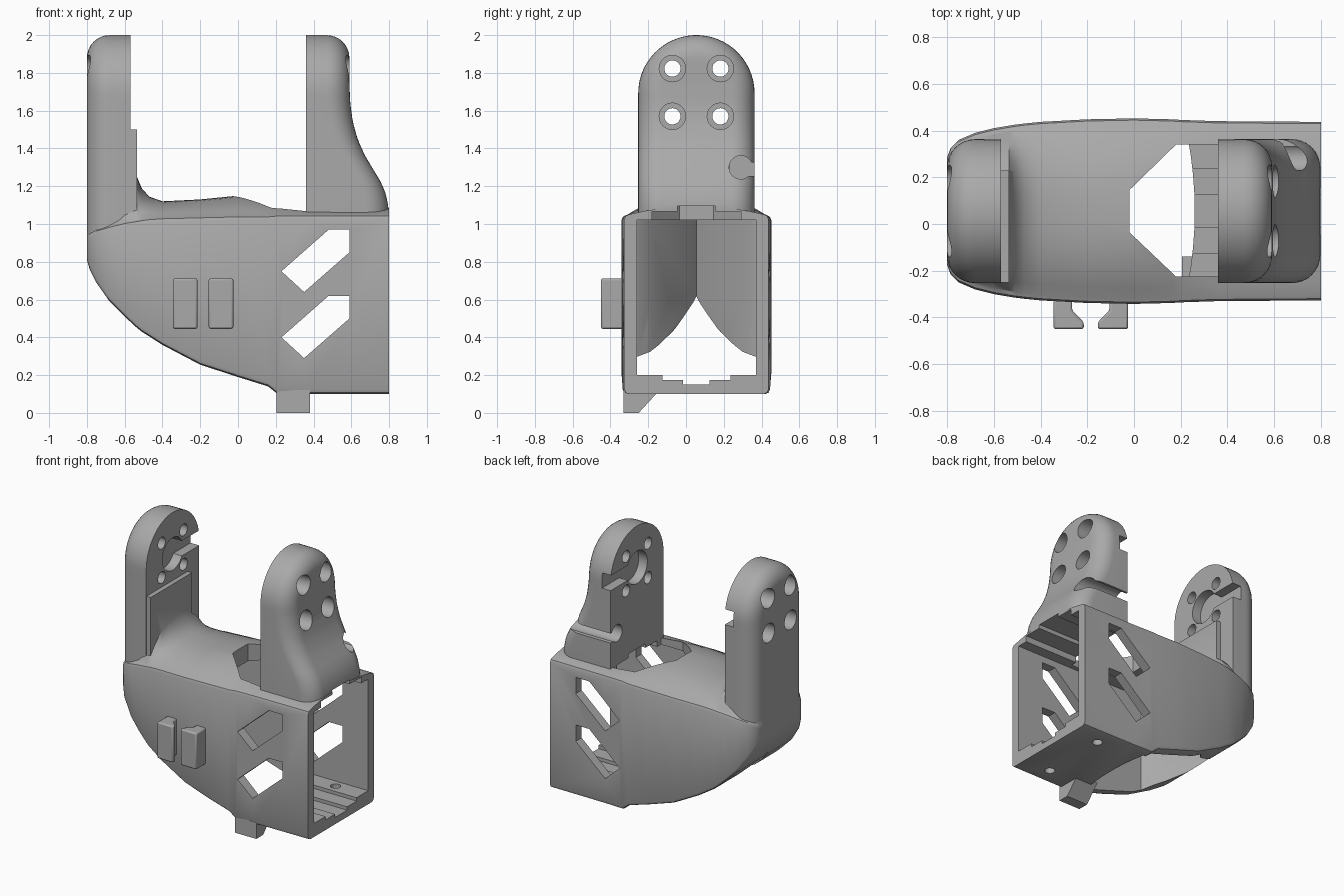
import bpy, bmesh, math
from mathutils import Vector

if "Cube" in bpy.data.objects:
    bpy.data.objects.remove(bpy.data.objects["Cube"], do_unlink=True)

YC = 0.055                       # middle of the bracket across its width

grey = bpy.data.materials.new("matte grey")
grey.use_nodes = True
grey.diffuse_color = (0.4, 0.4, 0.4, 1)
grey.node_tree.nodes["Principled BSDF"].inputs["Base Color"].default_value = (0.4, 0.4, 0.4, 1)


def finish(bm, name):
    bmesh.ops.recalc_face_normals(bm, faces=bm.faces)
    mesh = bpy.data.meshes.new(name)
    bm.to_mesh(mesh)
    bm.free()
    mesh.materials.append(grey)
    obj = bpy.data.objects.new(name, mesh)
    bpy.context.collection.objects.link(obj)
    return obj


def prism(name, pts, axis, lo, hi):
    """Extrude a 2D outline along an axis; points hold the other two coordinates."""
    bm = bmesh.new()
    rings = []
    for h in (lo, hi):
        ring = []
        for p in pts:
            co = list(p)
            co.insert("xyz".index(axis), h)
            ring.append(bm.verts.new(co))
        rings.append(ring)
        bm.faces.new(ring)
    bridge(bm, *rings)
    return finish(bm, name)


def bridge(bm, a, b):
    for i in range(len(a)):
        j = (i + 1) % len(a)
        bm.faces.new((a[i], a[j], b[j], b[i]))


def box(name, x0, x1, y0, y1, z0, z1):
    return prism(name, [(x0, y0), (x1, y0), (x1, y1), (x0, y1)], "z", z0, z1)


def rod(name, a, b, r, axis, lo, hi, n=32):
    pts = [(a + r * math.cos(2 * math.pi * i / n), b + r * math.sin(2 * math.pi * i / n)) for i in range(n)]
    return prism(name, pts, axis, lo, hi)


def combine(target, tool, operation="DIFFERENCE"):
    mod = target.modifiers.new("combine", "BOOLEAN")
    mod.operation, mod.solver, mod.object = operation, "EXACT", tool
    bpy.context.view_layer.objects.active = target
    bpy.ops.object.modifier_apply(modifier=mod.name)
    bpy.data.objects.remove(tool, do_unlink=True)


def lerp_table(table, v):
    """Smoothly interpolate rows (key, values...) that are sorted by key."""
    for a, b in zip(table, table[1:]):
        if v <= b[0]:
            t = max(0, (v - a[0]) / (b[0] - a[0]))
            return [p + (q - p) * t for p, q in zip(a[1:], b[1:])]
    return list(table[-1][1:])


# Hull: sections along x as (x, half width, bottom, top at edge, top at middle)
STATIONS = [
    (-0.8, 0.23, 0.81, 0.93, 0.95), (-0.785, 0.27, 0.76, 0.95, 1.0), (-0.75, 0.305, 0.69, 0.97, 1.05),
    (-0.68, 0.335, 0.59, 0.99, 1.15), (-0.6, 0.355, 0.51, 1.01, 1.26), (-0.535, 0.366, 0.45, 1.02, 1.25),
    (-0.51, 0.37, 0.43, 1.025, 1.19), (-0.47, 0.375, 0.405, 1.03, 1.145), (-0.4, 0.382, 0.36, 1.035, 1.12),
    (-0.2, 0.393, 0.255, 1.04, 1.13), (0, 0.397, 0.19, 1.045, 1.15), (0.16, 0.393, 0.14, 1.045, 1.13),
    (0.21, 0.39, 0.1, 1.05, 1.12), (0.36, 0.385, 0.1, 1.05, 1.09), (0.8, 0.382, 0.1, 1.05, 1.09)]


def section(x, hw, zb, zt, zc, arch=16):
    r = 0.025
    pts = [(-hw + r, zb), (hw - r, zb), (hw - r * 0.3, zb + r * 0.3), (hw, zb + r)]
    pts += [(hw, zt - r), (hw - r * 0.3, zt - r * 0.3)]
    for i in range(arch + 1):
        t = 1 - 2 * i / arch
        pts.append(((hw - r) * t, zt + (zc - zt) * (1 - abs(t) ** 2.4)))
    pts += [(-hw + r * 0.3, zt - r * 0.3), (-hw, zt - r), (-hw, zb + r), (-hw + r * 0.3, zb + r * 0.3)]
    return [(x, YC + y, z) for y, z in pts]


bm = bmesh.new()
rings = [[bm.verts.new(c) for c in section(*s)] for s in STATIONS]
for a, b in zip(rings, rings[1:]):
    bridge(bm, a, b)
bm.faces.new(rings[0])
bm.faces.new(rings[-1])
body = finish(bm, "bracket_body")


# Upright arms: round-topped plates with a rounded outer rim
def arm(name, inner, outer_at, z0, sign):
    hw, R = 0.308, 0.12
    levels = [z0 + (2 - hw - z0) * i / 20 for i in range(20)]

    def outline(d):
        r = hw - d
        pts = [(r, z) for z in levels]
        pts += [(r * math.cos(math.pi * i / 29), 2 - hw + r * math.sin(math.pi * i / 29)) for i in range(30)]
        return pts + [(-r, z) for z in reversed(levels)]

    bm = bmesh.new()
    rings = [[bm.verts.new((inner, YC + y, z)) for y, z in outline(0)]]
    for k in range(9):
        a = math.pi / 2 * k / 8
        rings.append([bm.verts.new((sign * (outer_at(z) - R * (1 - math.sin(a))), YC + y, z))
                      for y, z in outline(R * (1 - math.cos(a)))])
    for a, b in zip(rings, rings[1:]):
        bridge(bm, a, b)
    bm.faces.new(rings[0])
    cap = rings[-1]
    n = len(cap)
    for i in range(n // 2 - 1):
        bm.faces.new((cap[i], cap[i + 1], cap[n - 2 - i], cap[n - 1 - i]))
    return finish(bm, name)


FLARE = [(1.0, 0.798), (1.1, 0.795), (1.16, 0.782), (1.22, 0.758), (1.29, 0.715), (1.37, 0.668),
         (1.45, 0.633), (1.54, 0.608), (1.64, 0.594), (1.74, 0.59), (2, 0.59)]
combine(body, arm("right_arm", -0.57, lambda z: 0.8, 0.83, -1), "UNION")
combine(body, arm("left_arm", 0.36, lambda z: lerp_table(FLARE, z)[0], 1.03, 1), "UNION")
combine(body, box("arm_step", -0.6, -0.535, -0.25, 0.23, 1.0, 1.5), "UNION")

# Cavity, open at the end and ending in a vertical wedge
half = [(-0.28, 0.315), (-0.33, 0.245)]
wedge = [(x, YC - y) for x, y in half] + [(-0.7, YC)] + [(x, YC + y) for x, y in reversed(half)]
combine(body, prism("cavity", [(0.9, YC - 0.315)] + wedge + [(0.9, YC + 0.315)], "z", 0.2, 1.02))
arc = [(0.26 - 0.03 * (t / 4) ** 2, YC + 0.315 * t / 4) for t in range(4, -5, -1)]
combine(body, prism("floor_opening", wedge + arc, "z", -0.2, 0.6))

# Stepped grooves in floor and roof
for w, z in ((0.18, 0.175), (0.07, 0.15)):
    combine(body, box("floor_groove", 0.2, 0.9, YC - w, YC + w, z, 0.3))
for w, z in ((0.235, 1.065), (0.1, 1.095)):
    combine(body, box("roof_groove", 0.3, 0.9, YC - w, YC + w, 0.9, z))

# Opening in the roof between the arms
combine(body, prism("roof_opening", [(-0.02, -0.035), (0.18, -0.225), (0.36, -0.225), (0.36, 0.34),
                                     (0.18, 0.34), (-0.02, 0.145)], "z", 0.9, 1.3))

# Slanted vents through both side walls
for dz in (0, 0.35):
    vent = [(0.23, 0.4), (0.48, 0.62), (0.59, 0.62), (0.59, 0.5), (0.35, 0.29)]
    combine(body, prism("vent", [(x, z + dz) for x, z in vent], "y", -1, 1))

# Arm screw holes with counterbores, and inner recess with slot
for s, inner, seat in ((-1, 0.57, 0.69), (1, 0.36, 0.48)):
    for y in (YC - 0.127, YC + 0.127):
        for z in (1.57, 1.823):
            for r, a, b in ((0.043, 0.3, 0.95), (0.07, seat, 0.95)):
                combine(body, rod("screw_hole", y, z, r, "x", min(s * a, s * b), max(s * a, s * b)))
    lo, hi = sorted((s * (inner - 0.1), s * (inner + 0.07)))
    combine(body, rod("recess", YC, 1.695, 0.12, "x", lo, hi))
    combine(body, box("recess_slot", lo, hi, YC, 0.5, 1.64, 1.75))

# Cable keyhole in the flared arm, and floor screw holes
combine(body, rod("keyhole", 0.29, 1.3, 0.062, "x", 0.3, 0.95))
combine(body, box("keyhole_slot", 0.3, 0.95, 0.3, 0.5, 1.255, 1.325))
for s in (-1, 1):
    combine(body, rod("floor_hole", 0.58, YC + s * 0.25, 0.035, "z", 0, 0.3, 20))

# Pair of facing cable hooks on the front wall
parts = [body]
for s, name in ((1, "hook_right"), (-1, "hook_left")):
    hook = [(-0.16, -0.45), (-0.03, -0.45), (-0.03, -0.42), (-0.08, -0.37), (-0.08, -0.325), (-0.16, -0.325)]
    clip = prism(name, [(-0.185 + s * x, y) for x, y in hook], "z", 0.445, 0.712)
    mod = clip.modifiers.new("soft edges", "BEVEL")
    mod.width, mod.segments = 0.01, 2
    parts.append(clip)

# Small wedge foot below the front wall
parts.append(prism("foot", [(-0.33, 0), (-0.25, 0), (-0.14, 0.12), (-0.33, 0.12)], "x", 0.205, 0.38))

for obj in parts:
    bpy.ops.object.select_all(action="DESELECT")
    obj.select_set(True)
    bpy.context.view_layer.objects.active = obj
    bpy.ops.object.shade_smooth_by_angle(angle=math.radians(30))
